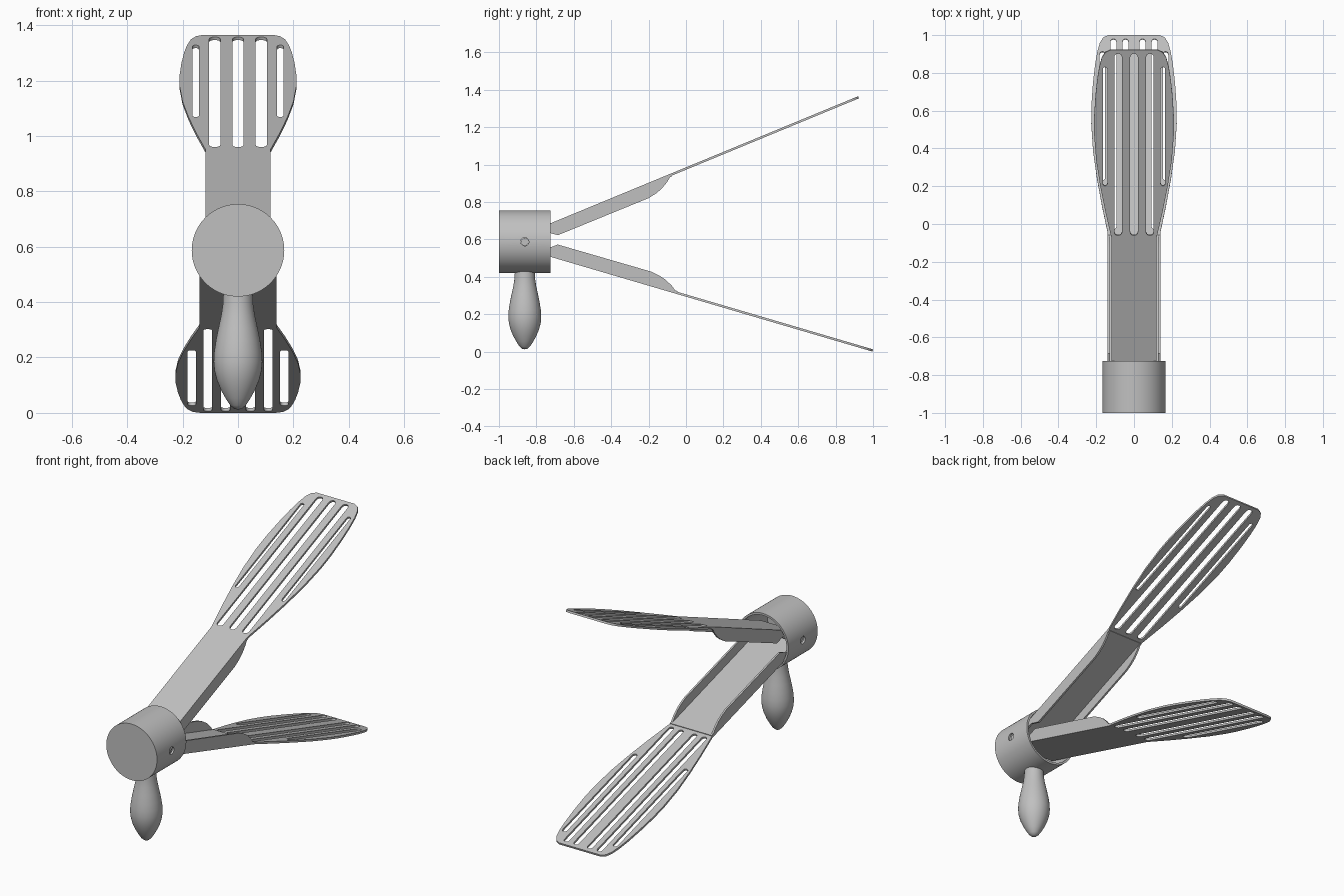
import bpy, bmesh
from math import sin, cos, pi, radians, hypot
from mathutils import Matrix, Vector

cube = bpy.data.objects.get("Cube")
if cube:
    bpy.data.objects.remove(cube)

grey = bpy.data.materials.new("plain grey")
grey.use_nodes = True
COLOUR = (0.53, 0.53, 0.53, 1)
grey.diffuse_color = COLOUR
grey.node_tree.nodes["Principled BSDF"].inputs["Base Color"].default_value = COLOUR


def finish(obj, smooth=True):
    obj.data.materials.clear()
    obj.data.materials.append(grey)
    if smooth:
        bpy.ops.object.select_all(action="DESELECT")
        obj.select_set(True)
        bpy.context.view_layer.objects.active = obj
        bpy.ops.object.shade_smooth_by_angle(angle=radians(35))
    return obj


def add_mesh(name, bm, matrix=Matrix()):
    bmesh.ops.recalc_face_normals(bm, faces=bm.faces)
    mesh = bpy.data.meshes.new(name)
    bm.to_mesh(mesh)
    bm.free()
    obj = bpy.data.objects.new(name, mesh)
    bpy.context.collection.objects.link(obj)
    obj.matrix_world = matrix
    return obj


def lathe(name, profile, matrix, steps=64):
    """Spin (radius, height) points about local z."""
    bm = bmesh.new()
    verts = [bm.verts.new((r, 0, h)) for r, h in profile]
    edges = [bm.edges.new(pair) for pair in zip(verts, verts[1:])]
    bmesh.ops.spin(bm, geom=verts + edges, cent=(0, 0, 0), axis=(0, 0, 1),
                   angle=2 * pi, steps=steps, use_duplicate=False)
    bmesh.ops.remove_doubles(bm, verts=bm.verts, dist=1e-5)
    return finish(add_mesh(name, bm, matrix))


def extrude_x(name, points, x0, x1, matrix):
    """Extrude a (y, z) profile from x0 to x1."""
    bm = bmesh.new()
    face = bm.faces.new([bm.verts.new((x0, y, z)) for y, z in points])
    out = bmesh.ops.extrude_face_region(bm, geom=[face])
    moved = [v for v in out["geom"] if isinstance(v, bmesh.types.BMVert)]
    bmesh.ops.translate(bm, verts=moved, vec=(x1 - x0, 0, 0))
    return finish(add_mesh(name, bm, matrix))


def slot(x, half, start, end, n=8):
    """Outline of a long slot with round ends."""
    arc = [pi * i / n for i in range(n + 1)]
    return ([(x + half * cos(a), end - half + half * sin(a)) for a in arc]
            + [(x - half * cos(a), start + half - half * sin(a)) for a in arc])


def slotted_plate(name, loops, thickness, matrix):
    curve = bpy.data.curves.new(name, "CURVE")
    curve.dimensions = "2D"
    curve.fill_mode = "BOTH"
    curve.extrude = thickness / 2
    for loop in loops:
        spline = curve.splines.new("POLY")
        spline.points.add(len(loop) - 1)
        for point, (x, y) in zip(spline.points, loop):
            point.co = (x, y, 0, 1)
        spline.use_cyclic_u = True
    obj = bpy.data.objects.new(name, curve)
    bpy.context.collection.objects.link(obj)
    obj.matrix_world = matrix
    bpy.ops.object.select_all(action="DESELECT")
    obj.select_set(True)
    bpy.context.view_layer.objects.active = obj
    bpy.ops.object.convert(target="MESH")
    return finish(bpy.context.view_layer.objects.active)


# Shared arm shapes: distance from the blade root, then half width or depth
BLADE = [(0, .118), (.15, .15), (.3, .178), (.45, .2), (.6, .211), (.7, .211),
         (.82, .204), (.92, .194), (.99, .183), (1.04, .17), (1.07, .152), (1.083, .125)]
FLANGE = [(-.86, .035), (-.735, .035), (-.685, .074), (-.161, .076), (-.115, .068),
          (-.077, .056), (-.036, .034), (0, .006)]
ARM_START = FLANGE[0][0]
THIN = .012


def arm(name, root, tip, inward, extra, slots):
    root, tip = Vector((0, *root)), Vector((0, *tip))
    along = (tip - root).normalized()
    across = Vector((1, 0, 0))
    up = across.cross(along)
    frame = Matrix((across, along, up)).transposed().to_4x4()
    frame.translation = root
    length = (tip - root).length

    # Slotted blade
    side = [(w + extra * (1 - .45 * s), s * length / BLADE[-1][0]) for s, w in BLADE]
    outline = side + [(-x, y) for x, y in reversed(side)]
    holes = [slot(*s) for s in slots]
    slotted_plate(name + "_blade", [outline] + holes, THIN,
                  frame @ Matrix.Translation((0, 0, inward * THIN / 2)))

    # Channel: web plus a flange on each edge
    half = side[0][0]
    web = inward * (THIN + .004)
    extrude_x(name + "_web", [(ARM_START, 0), (0, 0), (0, web), (ARM_START, web)],
              -half, half, frame)
    profile = [(0, 0), (ARM_START, 0)] + [(s, inward * d) for s, d in FLANGE]
    for label, sign in (("left", 1), ("right", -1)):
        extrude_x(f"{name}_{label}_flange", profile, sign * half, sign * (half - .011), frame)


arm("upper_arm", (-.08, .952), (.92, 1.365), -1, 0,
    [(x, .02, .02, 1.062) for x in (-.084, 0, .084)]
    + [(x, .0115, .305, .985) for x in (-.153, .153)])
arm("lower_arm", (-.05, .308), (.997, 0), 1, .021,
    [(x, .016, .02, 1.07) for x in (-.109, -.045, .045, .109)]
    + [(x, .0145, .29, 1.0) for x in (-.167, .167)])

# Hollow round cup, open at the back
CENTRE = Vector((0, -.862, .587))
R, WALL = .167, .012
to_back = Matrix.Rotation(-pi / 2, 4, "X")
cup = lathe("cup", [(0, 0), (R, 0), (R, .275), (R - WALL, .275), (R - WALL, WALL), (0, WALL)],
            Matrix.Translation((0, -1, CENTRE.z)) @ to_back, 96)

# Pin holes through the cup walls
to_side = Matrix.Translation(CENTRE) @ Matrix.Rotation(pi / 2, 4, "Y")
cutter = lathe("hole_cutter", [(0, -.3), (.022, -.3), (.022, .3), (0, .3)], to_side, 32)
cutter.hide_render = True
bpy.ops.object.select_all(action="DESELECT")
bpy.context.view_layer.objects.active = cup
cup.select_set(True)
cut = cup.modifiers.new("pin_holes", "BOOLEAN")
cut.operation, cut.solver, cut.object = "DIFFERENCE", "EXACT", cutter
# Run the cut before any shading modifier
bpy.ops.object.modifier_move_to_index(modifier=cut.name, index=0)
bpy.ops.object.modifier_apply(modifier=cut.name)
bpy.data.objects.remove(cutter)
finish(cup)

# Hinge pin
lathe("hinge_pin", [(0, -.15), (.021, -.15), (.021, .15), (0, .15)], to_side, 32)

# Turned handle
HANDLE = [(0, .012), (.014, .015), (.028, .027), (.045, .053), (.061, .082), (.076, .117),
          (.085, .152), (.088, .185), (.086, .22), (.08, .26), (.071, .305), (.061, .35),
          (.055, .39), (.053, .43), (0, .43)]
lathe("handle", HANDLE, Matrix.Translation((0, CENTRE.y, 0)))
